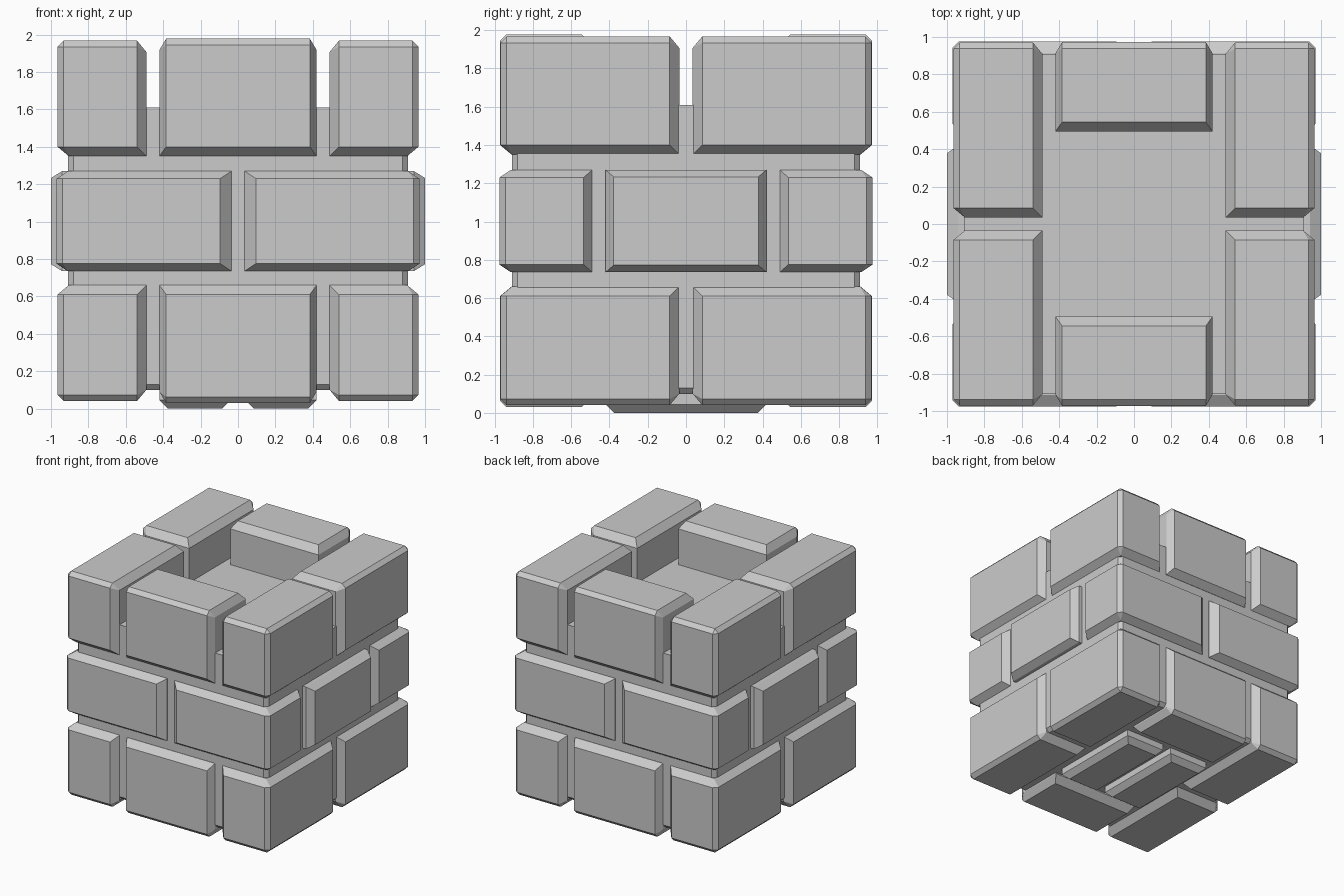
import bpy, bmesh
from itertools import product

if "Cube" in bpy.data.objects:
    bpy.data.objects.remove(bpy.data.objects["Cube"])

GREY = (0.6, 0.6, 0.6, 1)
stone = bpy.data.materials.new("grey_stone")
stone.use_nodes = True
stone.diffuse_color = GREY
stone.node_tree.nodes["Principled BSDF"].inputs["Base Color"].default_value = GREY

EDGE = 0.033   # chamfer between two exposed faces
DEPTH = 0.06   # how far a chamfer runs back into a joint


def finish(name, bm):
    bmesh.ops.recalc_face_normals(bm, faces=bm.faces)
    mesh = bpy.data.meshes.new(name)
    bm.to_mesh(mesh)
    bm.free()
    mesh.materials.append(stone)
    obj = bpy.data.objects.new(name, mesh)
    bpy.context.collection.objects.link(obj)


def brick(name, spans, exposed, gap, flip=(1, 1), depth=DEPTH):
    """Chamfered block: exposed lists the outward faces, gap is the joint chamfer per axis."""
    bm = bmesh.new()
    for corner in product((0, 1), repeat=3):
        out = ["-+"[c] + "xyz"[i] in exposed for i, c in enumerate(corner)]
        # one point on each of the three faces meeting at the corner
        for face in range(3):
            p = []
            for i, c in enumerate(corner):
                inset = 0
                if i != face:
                    if out[face]:
                        inset = EDGE if out[i] else gap[i]
                    elif out[i]:
                        inset = depth
                p.append(spans[i][c] + (-inset if c else inset))
            bm.verts.new((p[0] * flip[0], p[1] * flip[1], p[2]))
    bmesh.ops.remove_doubles(bm, verts=bm.verts, dist=0.0001)
    hull = bmesh.ops.convex_hull(bm, input=bm.verts)
    bmesh.ops.delete(bm, geom=list({v for v in hull["geom_interior"] + hull["geom_unused"]
                                    if isinstance(v, bmesh.types.BMVert)}), context="VERTS")
    bmesh.ops.dissolve_limit(bm, angle_limit=0.01, verts=bm.verts, edges=bm.edges)
    finish(name, bm)


# Mortar core, chamfered everywhere except around its top
bm = bmesh.new()
bmesh.ops.create_cube(bm, size=1)
for v in bm.verts:
    v.co = (v.co.x * 1.82, v.co.y * 1.82, 1.61 if v.co.z > 0 else 0.1)
edges = [e for e in bm.edges if any(v.co.z < 1 for v in e.verts)]
bmesh.ops.bevel(bm, geom=edges, offset=0.03, segments=1, affect="EDGES")
finish("mortar_core", bm)

ROWS = {"bottom": ((0.04, 0.66), (0.03, 0.66), "-z"),
        "top": ((1.35, 1.967), (1.35, 1.978), "+z")}

# Corner bricks of all three courses
for sx, sy in product((1, -1), repeat=2):
    side = ("back" if sy > 0 else "front") + ("_left" if sx > 0 else "_right")
    for row, (z, _, cap) in ROWS.items():
        brick(f"{row}_{side}_brick", ((0.49, 0.965), (0.035, 0.97), z),
              {"+x", "+y", cap}, (0.05, 0.05, 0.05), (sx, sy))
    brick(f"middle_{side}_brick", ((0.035, 0.97), (0.49, 0.975), (0.735, 1.27)),
          {"+x", "+y"}, (0.06, 0.045, 0.04), (sx, sy))

# Centre bricks on each wall, and the two underside bricks
for s, y_name, x_name in ((1, "back", "left"), (-1, "front", "right")):
    for row, (_, z, cap) in ROWS.items():
        brick(f"{row}_{y_name}_centre_brick", ((-0.42, 0.42), (0.495, 0.972), z),
              {"+y", cap}, (0.036, 0.05, 0.05), (1, s))
    brick(f"middle_{x_name}_centre_brick", ((0.5, 1.0), (-0.42, 0.42), (0.735, 1.27)),
          {"+x"}, (0.05, 0.042, 0.037), (s, 1))
    brick(f"underside_{x_name}_brick", ((0.04, 0.42), (-0.42, 0.42), (0, 0.3)),
          {"-z"}, (0.045, 0.045, 0.05), (s, 1), 0.045)
